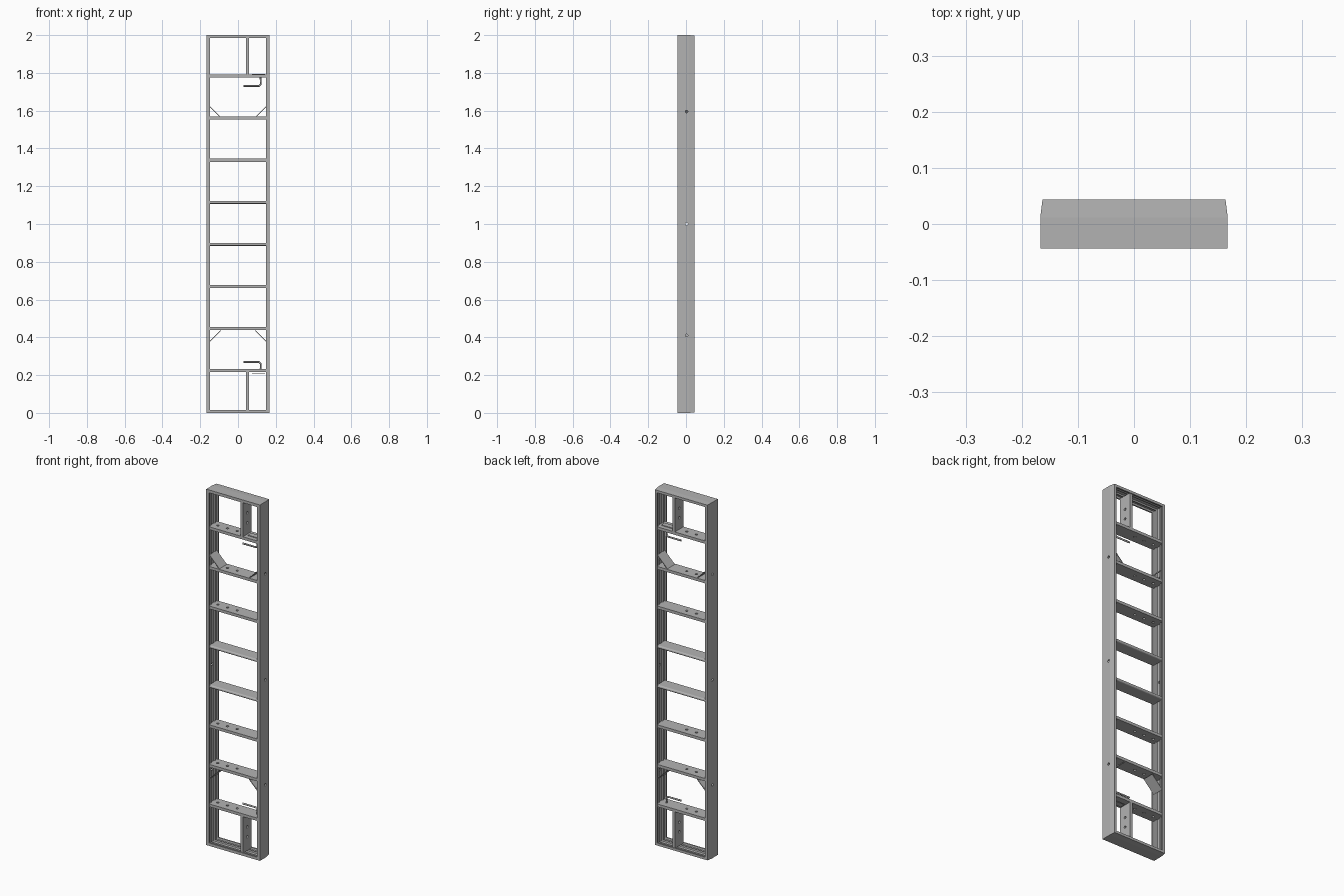
import bpy, bmesh, math
from mathutils import Vector

cube = bpy.data.objects.get("Cube")
if cube:
    bpy.data.objects.remove(cube, do_unlink=True)

metal = bpy.data.materials.new("grey metal")
metal.use_nodes = True
GREY = (0.45, 0.45, 0.45, 1)
metal.diffuse_color = GREY
metal.node_tree.nodes["Principled BSDF"].inputs["Base Color"].default_value = GREY

HALF_W, HALF_D, HEIGHT = 0.165, 0.044, 2.0
LIP = 0.016


def finish(bm, name):
    bmesh.ops.recalc_face_normals(bm, faces=bm.faces)
    mesh = bpy.data.meshes.new(name)
    bm.to_mesh(mesh)
    bm.free()
    obj = bpy.data.objects.new(name, mesh)
    bpy.context.collection.objects.link(obj)
    mesh.materials.append(metal)
    return obj


def box(name, size, location, tilt=0):
    bm = bmesh.new()
    bmesh.ops.create_cube(bm, size=1)
    bmesh.ops.scale(bm, vec=size, verts=bm.verts)
    obj = finish(bm, name)
    obj.location = location
    obj.rotation_euler.y = tilt
    return obj


def drill(obj, centres, axis, radius=0.007):
    """Cut round holes through a part along the x or z axis."""
    bm = bmesh.new()
    for c in centres:
        new = bmesh.ops.create_cone(bm, cap_ends=True, segments=16, radius1=radius,
                                    radius2=radius, depth=0.06)["verts"]
        if axis == "x":
            for v in new:
                v.co = Vector((v.co.z, v.co.y, v.co.x))
        bmesh.ops.translate(bm, vec=c, verts=new)
    cutter = finish(bm, obj.name + "_hole_cutter")
    cutter.hide_render = True
    cutter.hide_set(True)
    mod = obj.modifiers.new("Holes", "BOOLEAN")
    mod.operation, mod.solver, mod.object = "DIFFERENCE", "EXACT", cutter


# Frame section as (inset, y): thin web with front and back lips and a ribbed inside
section = [(-0.002, -HALF_D), (LIP, -HALF_D), (LIP, -0.036), (0.007, -0.034),
           (0.007, -0.022), (0.011, -0.020), (0.011, -0.014), (0.004, -0.012),
           (0.004, 0.012), (0.011, 0.014), (0.011, 0.020), (0.007, 0.022),
           (0.007, 0.034), (LIP, 0.036), (LIP, HALF_D), (0.002, HALF_D), (-0.002, 0.012)]


# Mitred outer members, swept along each side of the frame
def member(name, corner_a, corner_b):
    bm = bmesh.new()
    ends = []
    for cx, cz in (corner_a, corner_b):
        ring = []
        for inset, y in section:
            x = cx * (HALF_W - inset)
            drop = max(inset, 0)
            z = HEIGHT - drop if cz else drop
            ring.append(bm.verts.new((x, y, z)))
        ends.append(ring)
    n = len(section)
    for i in range(n):
        j = (i + 1) % n
        bm.faces.new((ends[0][i], ends[0][j], ends[1][j], ends[1][i]))
    bm.faces.new(ends[0])
    bm.faces.new(ends[1])
    return finish(bm, name)


member("top_rail", (-1, 1), (1, 1))
member("bottom_rail", (-1, 0), (1, 0))
for side, label in ((1, "left"), (-1, "right")):
    rail = member(label + "_side_rail", (side, 0), (side, 1))
    drill(rail, [(side * HALF_W, 0.003, z) for z in (0.41, 1.0, 1.595)], "x")

# Eight cross bars; the middle two are plain with rounded edges
INNER = 2 * (HALF_W - 0.006)
for i in range(8):
    z = 0.225 + i * 0.2225
    bar = box(f"cross_bar_{i + 1}", (INNER, 0.078, LIP), (0, 0, z))
    if i in (3, 4):
        bevel = bar.modifiers.new("Rounded edge", "BEVEL")
        bevel.width, bevel.segments = 0.0075, 4
    else:
        drill(bar, [(x, 0, z) for x in (-0.125, -0.065, -0.005)], "z")


# Round rod swept along a few points
def rod(name, points, radius):
    curve = bpy.data.curves.new(name, "CURVE")
    curve.dimensions = "3D"
    curve.bevel_depth, curve.bevel_resolution = radius, 2
    curve.use_fill_caps = True
    line = curve.splines.new("POLY")
    line.points.add(len(points) - 1)
    for p, co in zip(line.points, points):
        p.co = (*co, 1)
    obj = bpy.data.objects.new(name, curve)
    bpy.context.collection.objects.link(obj)
    curve.materials.append(metal)


# Dividers, gussets and handles, mirrored between the two ends of the frame
for end, label in ((-1, "lower"), (1, "upper")):
    def level(z):
        return 1 + end * z

    divider = box(label + "_divider", (LIP, 0.078, 0.206), (0.05, 0, level(0.885)))
    drill(divider, [(0.05, 0, level(z)) for z in (0.855, 0.91)], "x")

    for side, hand in ((1, "left"), (-1, "right")):
        box(f"{label}_{hand}_gusset", (0.092, 0.066, 0.004),
            (side * 0.124, 0, level(0.597)), -end * side * math.pi / 4)

    rod(label + "_handle", [(0.03, 0, level(0.731)), (0.112, 0, level(0.731)),
                            (0.12, 0, level(0.739)), (0.12, 0, level(0.782))], 0.005)
    box(label + "_handle_plate", (0.07, 0.03, 0.004), (0.108, 0, level(0.793)))
